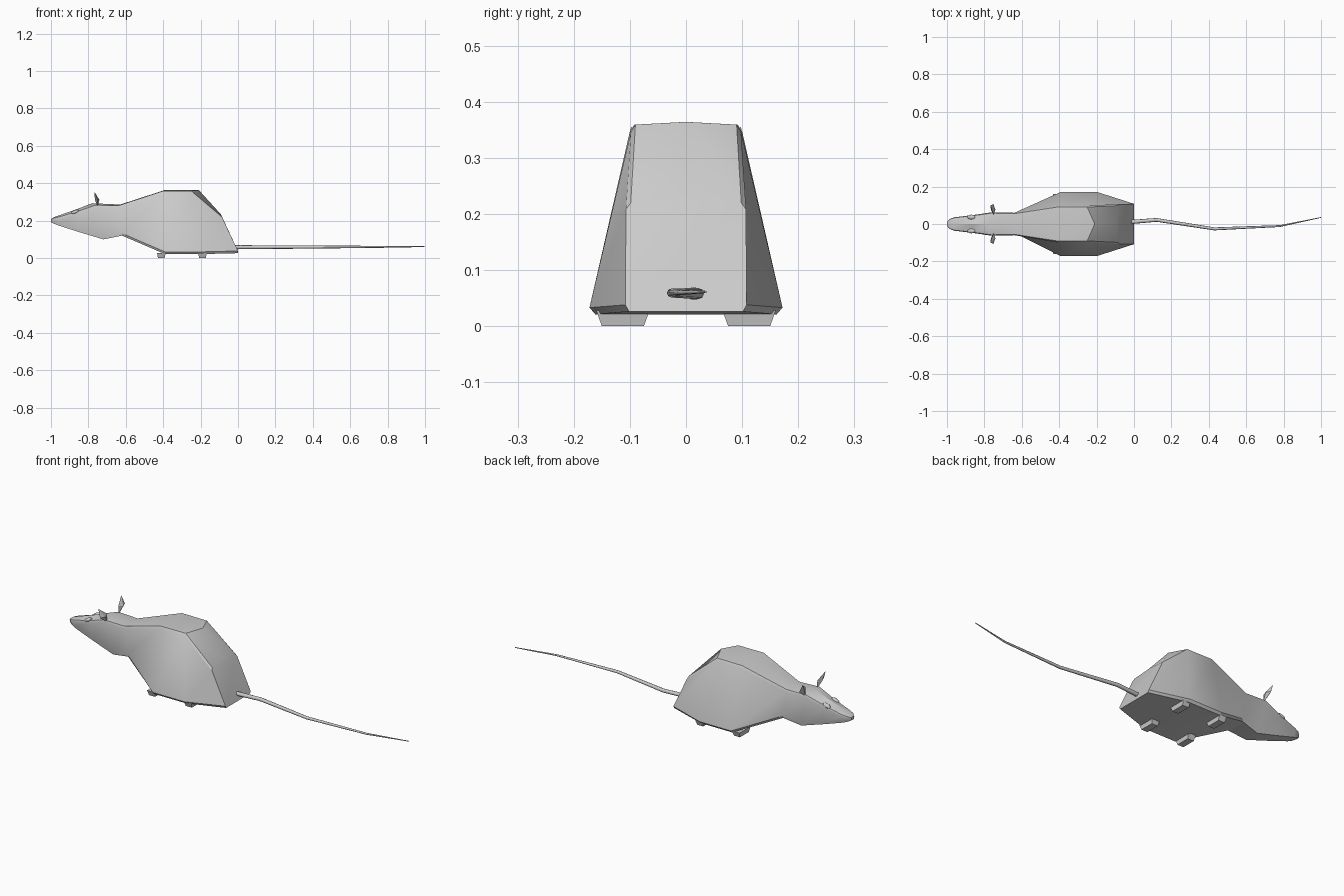
import bpy, bmesh, math
from mathutils import Vector

if "Cube" in bpy.data.objects:
    bpy.data.objects.remove(bpy.data.objects["Cube"])


def finish(name, bm, angle=30):
    bmesh.ops.recalc_face_normals(bm, faces=bm.faces)
    me = bpy.data.meshes.new(name)
    bm.to_mesh(me)
    bm.free()
    ob = bpy.data.objects.new(name, me)
    bpy.context.collection.objects.link(ob)
    bpy.ops.object.select_all(action='DESELECT')
    ob.select_set(True)
    bpy.context.view_layer.objects.active = ob
    bpy.ops.object.shade_smooth_by_angle(angle=math.radians(angle))
    return ob


def loft(name, rings, angle=30):
    bm = bmesh.new()
    loops = [[bm.verts.new(p) for p in r] for r in rings]
    n = len(loops[0])
    for a, b in zip(loops, loops[1:]):
        for i in range(n):
            j = (i + 1) % n
            bm.faces.new((a[i], a[j], b[j], b[i]))
    bm.faces.new(loops[0])
    bm.faces.new(loops[-1])
    return finish(name, bm, angle)


def body_ring(xc, xt, xb, zt, zb, wt, wb, crown):
    """Symmetric trapezoid section with softened corners."""
    h = zt - zb
    r = min(0.012, h * 0.2)
    half = [(xc, 0, zt),
            (xt, wt * 0.92, zt - crown),
            (xt + (xb - xt) * 0.05, wt, zt - crown - r),
            (xb, wb, zb + r),
            (xb, wb * 0.94, zb),
            (xb, 0, zb)]
    return half + [(x, -y, z) for x, y, z in half[-2:0:-1]]


# Body and head: crown x, corner x, belly x, top z, bottom z, top width, bottom width, crown drop
sections = [
    (-1.0, -1.0, -1.0, 0.208, 0.192, 0.012, 0.010, 0.002),
    (-0.985, -0.985, -0.985, 0.218, 0.184, 0.027, 0.020, 0.005),
    (-0.96, -0.96, -0.96, 0.227, 0.174, 0.036, 0.026, 0.008),
    (-0.86, -0.86, -0.85, 0.262, 0.139, 0.048, 0.034, 0.014),
    (-0.78, -0.76, -0.72, 0.293, 0.100, 0.063, 0.043, 0.010),
    (-0.63, -0.64, -0.62, 0.286, 0.120, 0.060, 0.058, 0.006),
    (-0.39, -0.40, -0.39, 0.364, 0.021, 0.100, 0.172, 0.005),
    (-0.21, -0.25, -0.20, 0.364, 0.021, 0.098, 0.172, 0.005),
    (-0.09, -0.085, 0.0, 0.232, 0.026, 0.107, 0.108, 0.012),
]
loft("body", [body_ring(*s) for s in sections])

# Tail: tapered tube along a wavy path
path = [(-0.03, 0.010, 0.058, 0.011), (0.0, 0.012, 0.058, 0.011),
        (0.12, 0.022, 0.058, 0.010), (0.43, -0.026, 0.059, 0.008),
        (0.78, -0.011, 0.060, 0.005), (1.0, 0.035, 0.061, 0.002)]
loft("tail", [[(x, y + r * math.cos(k * math.tau / 8), z + r * math.sin(k * math.tau / 8))
               for k in range(8)] for x, y, z, r in path], 50)

for side, s in (("left", -1), ("right", 1)):
    # Feet: small tapered blocks
    for end, x in (("front", -0.41), ("back", -0.19)):
        rings = []
        for z, dx, y0, y1 in ((0.0, 0.018, 0.075, 0.150), (0.028, 0.023, 0.065, 0.160)):
            rings.append([(x - dx, s * y0, z), (x + dx, s * y0, z),
                          (x + dx, s * y1, z), (x - dx, s * y1, z)])
        loft(f"{end}_{side}_foot", rings)

    # Ears: thin kite with a ridge on each face
    bm = bmesh.new()
    rim = [(-0.750, 0.048, 0.272), (-0.752, 0.050, 0.318),
           (-0.768, 0.098, 0.355), (-0.752, 0.106, 0.312)]
    vs = [bm.verts.new((x, s * y, z)) for x, y, z in rim]
    for dx in (-0.010, 0.014):
        c = bm.verts.new((-0.755 + dx, s * 0.077, 0.312))
        for i in range(4):
            bm.faces.new((vs[i], vs[(i + 1) % 4], c))
    finish(f"{side}_ear", bm)

    # Eyes: flattened beads on the brow
    bm = bmesh.new()
    bmesh.ops.create_uvsphere(bm, u_segments=12, v_segments=8, radius=1)
    for v in bm.verts:
        v.co = Vector((-0.87 + v.co.x * 0.022, s * (0.037 + v.co.y * 0.013),
                       0.247 + v.co.z * 0.010 + v.co.x * 0.007))
    finish(f"{side}_eye", bm)
